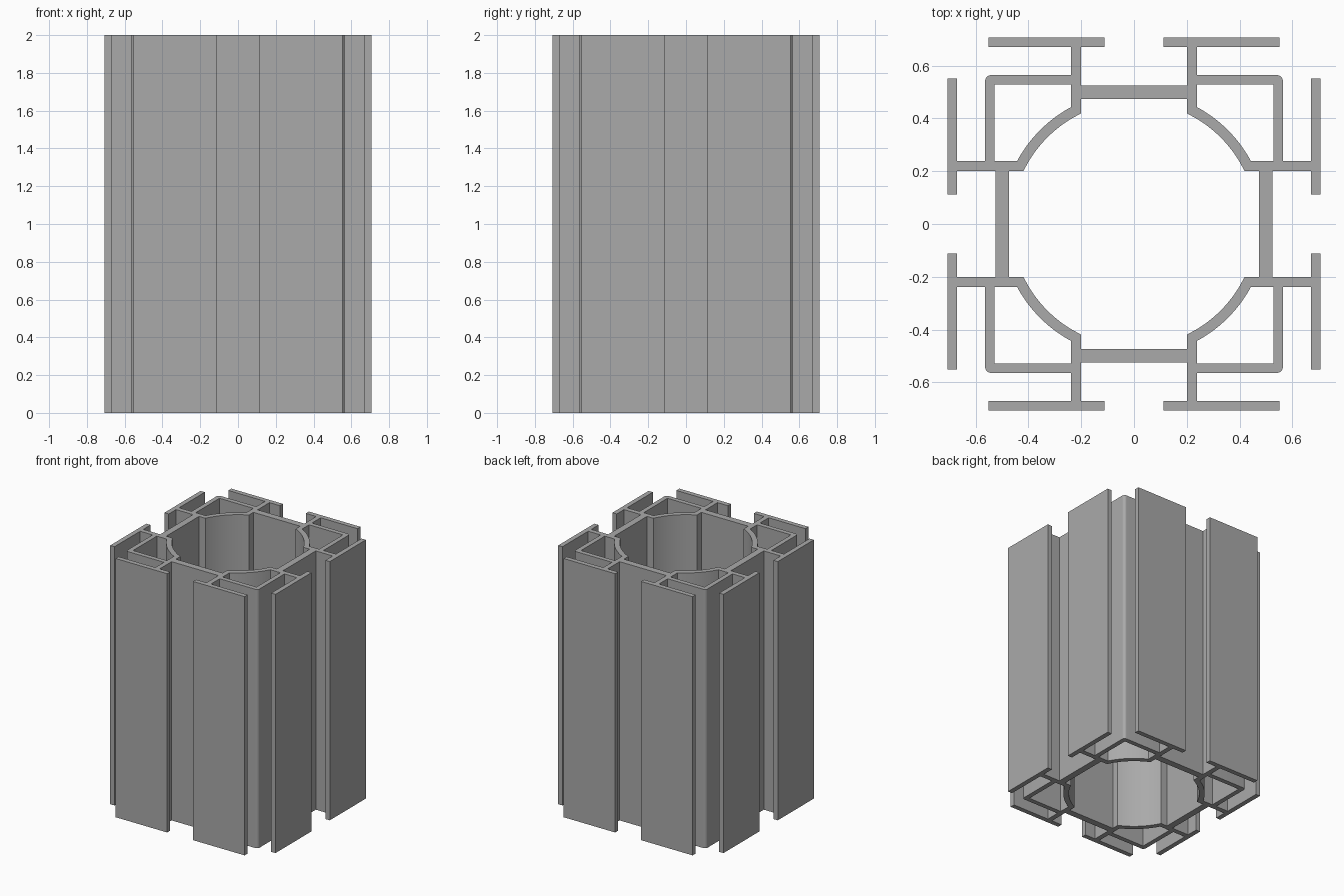
import bpy, bmesh
from math import sin, cos, asin, pi

if "Cube" in bpy.data.objects:
    bpy.data.objects.remove(bpy.data.objects["Cube"])

HEIGHT = 2.0
STEM_IN, STEM_OUT = 0.20, 0.238     # stem faces
WEB_IN, WEB_OUT = 0.4735, 0.525     # slot floor faces
BOX_IN, BOX_OUT = 0.528, 0.564      # corner chamber wall
R_IN, R_OUT = 0.464, 0.503          # round bore wall


def arc(radius, limit, steps=16):
    """Arc about the origin from x = limit to y = limit."""
    a = asin(limit / radius)
    return [(radius * sin(a + (pi / 2 - 2 * a) * i / steps),
             radius * cos(a + (pi / 2 - 2 * a) * i / steps)) for i in range(steps + 1)]


def mirrored(half):
    """Complete a quadrant by reflecting across its diagonal."""
    return half + [(y, x) for x, y in reversed(half)]


def turn(points, k):
    for _ in range(k):
        points = [(y, -x) for x, y in points]
    return points


# Outer outline: slot side, T-shaped flange, rounded box corner
fillet = 0.022
corner = [(BOX_OUT - fillet + fillet * sin(pi / 4 * i / 3),
           BOX_OUT - fillet + fillet * cos(pi / 4 * i / 3)) for i in range(3)]
outer = mirrored([(STEM_IN, WEB_OUT), (STEM_IN, 0.67), (0.111, 0.67), (0.111, 0.707),
                  (0.552, 0.707), (0.552, 0.67), (STEM_OUT, 0.67),
                  (STEM_OUT, BOX_OUT)] + corner)

# Central bore and corner chamber outlines
bore = [(STEM_IN, WEB_IN)] + arc(R_IN, STEM_IN) + [(WEB_IN, STEM_IN)]
chamber = [(BOX_IN, STEM_OUT), (BOX_IN, BOX_IN), (STEM_OUT, BOX_IN)] + arc(R_OUT, STEM_OUT)

loops = [[p for k in range(4) for p in turn(outer, k)],
         [p for k in range(4) for p in turn(bore, k)]]
loops += [turn(chamber, k) for k in range(4)]

# Filled profile curve, extruded to full height
curve = bpy.data.curves.new("profile_section", 'CURVE')
curve.dimensions = '2D'
curve.fill_mode = 'BOTH'
curve.extrude = HEIGHT / 2
for pts in loops:
    s = curve.splines.new('POLY')
    s.points.add(len(pts) - 1)
    for p, (x, y) in zip(s.points, pts):
        p.co = (x, y, 0, 1)
    s.use_cyclic_u = True
post = bpy.data.objects.new("slotted_post", curve)
bpy.context.collection.objects.link(post)
post.location.z = HEIGHT / 2

# Convert to a clean welded mesh
bpy.context.view_layer.objects.active = post
post.select_set(True)
bpy.ops.object.convert(target='MESH')
post = bpy.context.object
bm = bmesh.new()
bm.from_mesh(post.data)
bmesh.ops.remove_doubles(bm, verts=bm.verts, dist=1e-5)
bmesh.ops.recalc_face_normals(bm, faces=bm.faces)
bm.to_mesh(post.data)
bm.free()
bpy.ops.object.shade_smooth_by_angle(angle=pi / 8)

# Dark grey metal
metal = bpy.data.materials.new("dark_grey_metal")
metal.diffuse_color = (0.4, 0.4, 0.4, 1)
metal.use_nodes = True
metal.node_tree.nodes["Principled BSDF"].inputs["Base Color"].default_value = metal.diffuse_color
post.data.materials.clear()
post.data.materials.append(metal)
